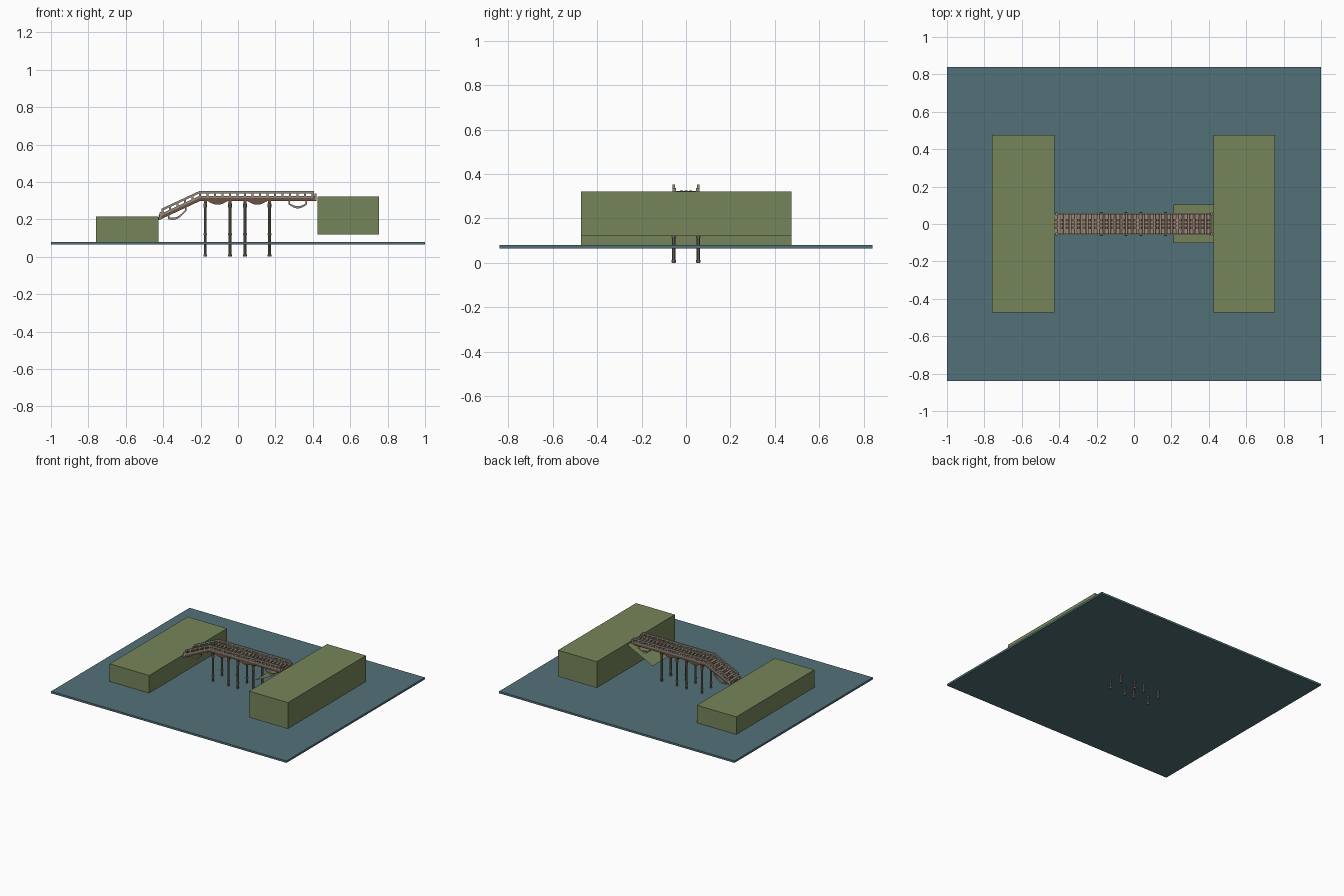
import bpy
import bmesh
import math

cube = bpy.data.objects.get("Cube")
if cube:
    bpy.data.objects.remove(cube, do_unlink=True)


def material(name, r, g, b):
    m = bpy.data.materials.new(name)
    m.use_nodes = True
    m.diffuse_color = (r, g, b, 1)
    m.node_tree.nodes["Principled BSDF"].inputs["Base Color"].default_value = (r, g, b, 1)
    return m


WATER = material("water teal", 0.085, 0.165, 0.19)
GRASS = material("grass green", 0.18, 0.235, 0.10)
GREY = material("weathered wood", 0.30, 0.26, 0.21)
BROWN = material("brown wood", 0.15, 0.08, 0.052)
PILE = material("pile wood", 0.19, 0.155, 0.12)


def finish(name, bm, mat):
    bmesh.ops.recalc_face_normals(bm, faces=bm.faces)
    mesh = bpy.data.meshes.new(name)
    bm.to_mesh(mesh)
    bm.free()
    mesh.materials.append(mat)
    obj = bpy.data.objects.new(name, mesh)
    bpy.context.scene.collection.objects.link(obj)
    return obj


def prism(bm, profile, y0, y1):
    """Extrude an x-z outline from y0 to y1."""
    a = [bm.verts.new((x, y0, z)) for x, z in profile]
    b = [bm.verts.new((x, y1, z)) for x, z in profile]
    bm.faces.new(a)
    bm.faces.new(b[::-1])
    for i in range(len(a)):
        j = (i + 1) % len(a)
        bm.faces.new((a[i], b[i], b[j], a[j]))


def block(name, x0, x1, y0, y1, z0, z1, mat):
    bm = bmesh.new()
    prism(bm, [(x0, z0), (x1, z0), (x1, z1), (x0, z1)], y0, y1)
    return finish(name, bm, mat)


# Bridge line: a ramp on the low bank, then a level span
LOW, BEND, HIGH = -0.425, -0.205, 0.42
BASE, RISE = 0.297, 0.465


def line(x):
    return BASE - RISE * max(0, BEND - x)


def band(bm, x0, x1, lo, hi, y0, y1):
    """A strip that follows the bridge line."""
    xs = [x0] + ([BEND] if x0 < BEND < x1 else []) + [x1]
    outline = [(x, line(x) + lo) for x in xs] + [(x, line(x) + hi) for x in xs[::-1]]
    prism(bm, outline, y0, y1)


# Water and banks
block("water", -1, 1, -0.84, 0.84, 0.065, 0.08, WATER)
block("low_bank", -0.76, -0.425, -0.472, 0.475, 0.08, 0.215, GRASS)
block("high_bank", 0.425, 0.755, -0.472, 0.475, 0.12, 0.322, GRASS)

# Thin grassy slope in front of the high bank
bm = bmesh.new()
bm.faces.new([bm.verts.new(p) for p in (
    (0.21, -0.102, 0.205), (0.425, -0.102, 0.31), (0.425, 0.105, 0.31), (0.21, 0.105, 0.205))])
finish("bank_slope", bm, GRASS)

# Deck: side beams and a board under the planks
bm = bmesh.new()
for side in (-1, 1):
    band(bm, LOW, HIGH, 0, 0.018, side * 0.043, side * 0.058)
band(bm, LOW, HIGH, 0.01, 0.018, -0.043, 0.043)
finish("deck_beams", bm, BROWN)

# Planks
bm = bmesh.new()
count = 56
step = (HIGH - LOW) / count
for i in range(count):
    x = LOW + i * step
    band(bm, x + 0.002, x + step - 0.002, 0.018, 0.025 + 0.002 * (i % 2), -0.05, 0.05)
finish("deck_planks", bm, GREY)

# Brown walkway strips on the planks
bm = bmesh.new()
for y in (-0.02, 0, 0.02):
    for i in range(0, count, 2):
        x = LOW + i * step
        band(bm, x, x + step, 0.024, 0.029, y - 0.006, y + 0.006)
finish("deck_cleats", bm, BROWN)

# Railings: two boards and short posts, open between
bm = bmesh.new()
RAIL_START, RAIL_END = -0.41, 0.405
for side in (-1, 1):
    y0, y1 = side * 0.05, side * 0.06
    band(bm, RAIL_START, RAIL_END, 0.016, 0.029, y0, y1)
    band(bm, RAIL_START, RAIL_END, 0.042, 0.055, y0, y1)
    posts = 20
    for i in range(posts + 1):
        x = RAIL_START + i * (RAIL_END - RAIL_START - 0.011) / posts
        band(bm, x, x + 0.011, 0.029, 0.042, y0, y1)
finish("railings", bm, GREY)

# End posts at the four corners
bm = bmesh.new()
for side in (-1, 1):
    for x in (LOW + 0.004, HIGH - 0.012):
        band(bm, x, x + 0.012, 0.005, 0.04, side * 0.046, side * 0.061)
finish("end_posts", bm, GREY)


def cylinder(bm, x, y, z0, z1, radius):
    ring = bmesh.ops.create_cone(bm, cap_ends=True, segments=10, radius1=radius,
                                 radius2=radius, depth=z1 - z0)
    bmesh.ops.translate(bm, verts=ring["verts"], vec=(x, y, (z0 + z1) / 2))


# Piles with collars, and a cross beam on every pair
PILES = (-0.175, -0.043, 0.037, 0.168)
shafts, collars, caps = bmesh.new(), bmesh.new(), bmesh.new()
for x in PILES:
    for y in (-0.055, 0.055):
        cylinder(shafts, x, y, 0, 0.29, 0.008)
        for z0, z1 in ((0.002, 0.012), (0.115, 0.123), (0.262, 0.285)):
            cylinder(collars, x, y, z0, z1, 0.0105)
    prism(caps, [(x - 0.008, 0.283), (x + 0.008, 0.283), (x + 0.008, 0.299), (x - 0.008, 0.299)],
          -0.062, 0.062)
finish("piles", shafts, PILE)
finish("pile_collars", collars, GREY)
finish("cross_beams", caps, BROWN)


def sag(x0, x1, top, depth, n=8):
    """Points of a hanging curve below the bridge line."""
    for i in range(n + 1):
        t = i / n
        x = x0 + (x1 - x0) * t
        yield x, line(x) + top - depth * math.sin(math.pi * t)


# Bowed braces between the piles
bm = bmesh.new()
for x0, x1 in ((-0.165, -0.053), (0.047, 0.158)):
    for side in (-1, 1):
        prism(bm, list(sag(x0, x1, 0.002, 0.021)), side * 0.043, side * 0.055)
finish("bowed_braces", bm, BROWN)

# Hanging curved strips under both ends, with side hangers
bm = bmesh.new()
for x0, x1 in ((-0.375, -0.275), (0.27, 0.37)):
    for side in (-1, 1):
        lower = list(sag(x0, x1, -0.017, 0.022))
        upper = list(sag(x0, x1, -0.007, 0.020))
        prism(bm, lower + upper[::-1], side * 0.044, side * 0.056)
        for x in (x0, x1 - 0.008):
            band(bm, x, x + 0.008, -0.016, 0.003, side * 0.046, side * 0.054)
finish("hanging_strips", bm, GREY)

for name in ("piles", "pile_collars"):
    bpy.ops.object.select_all(action="DESELECT")
    obj = bpy.data.objects[name]
    obj.select_set(True)
    bpy.context.view_layer.objects.active = obj
    bpy.ops.object.shade_smooth_by_angle()
